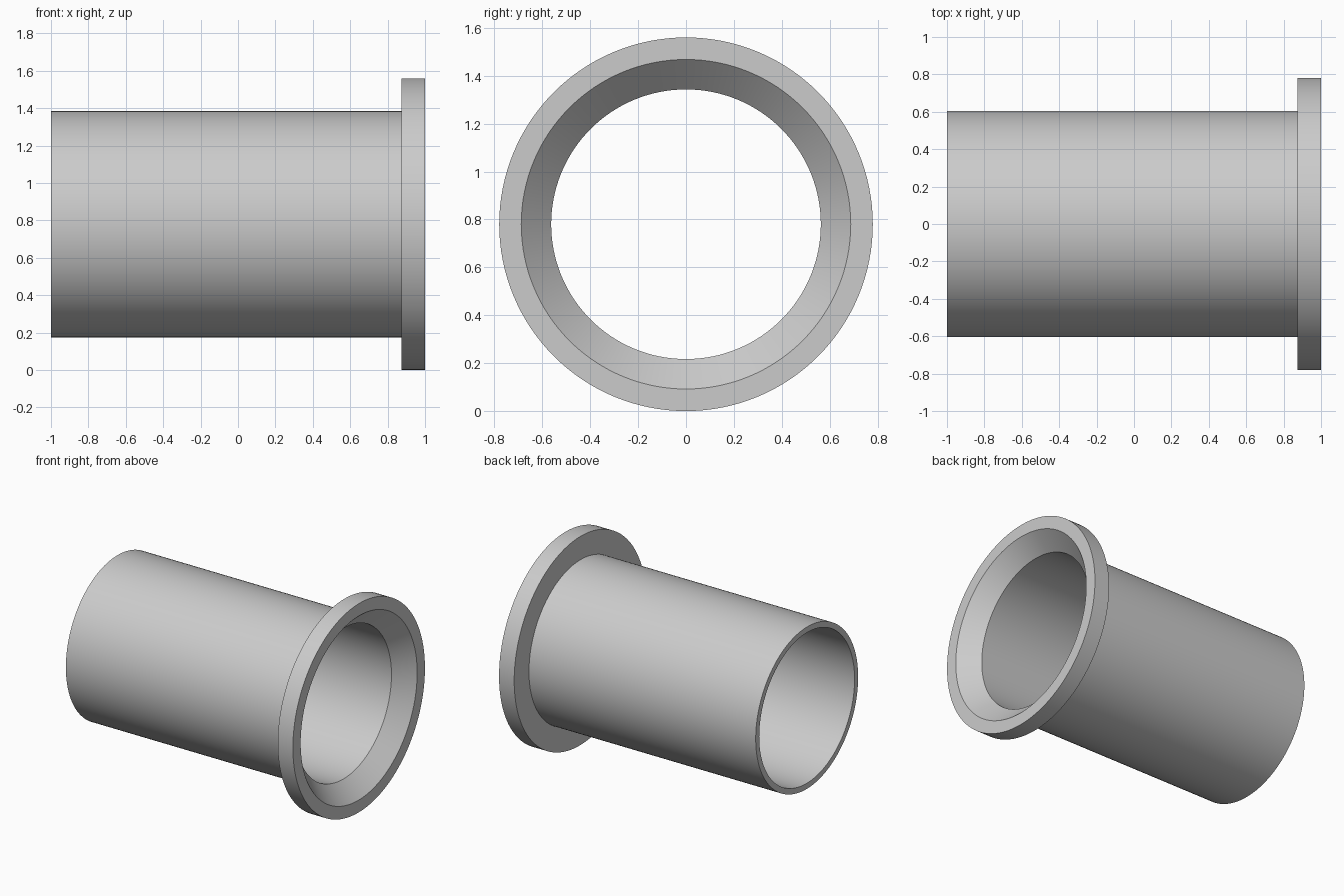
import bpy
import bmesh
import math
from mathutils import Vector

if "Cube" in bpy.data.objects:
    bpy.data.objects.remove(bpy.data.objects["Cube"], do_unlink=True)

SEGMENTS = 128
FLANGE_R, TUBE_R, BORE_R, MOUTH_R = 0.78, 0.605, 0.563, 0.688
FLANGE_BACK = 0.875

# Plain grey material
grey = bpy.data.materials.new("light_grey")
grey.use_nodes = True
colour = (0.6, 0.6, 0.6, 1)
grey.diffuse_color = colour
grey.node_tree.nodes["Principled BSDF"].inputs["Base Color"].default_value = colour

# Closed cross-section (x, radius): tube wall, flange and chamfered mouth
profile = [
    (-1, BORE_R), (-1, TUBE_R),
    (FLANGE_BACK, TUBE_R), (FLANGE_BACK, FLANGE_R),
    (1, FLANGE_R), (1, MOUTH_R),
    (FLANGE_BACK, BORE_R),
]

# Revolve the section around the lengthwise axis
bm = bmesh.new()
verts = [bm.verts.new((x, 0, r)) for x, r in profile]
edges = [bm.edges.new((a, b)) for a, b in zip(verts, verts[1:] + verts[:1])]
bmesh.ops.spin(bm, geom=verts + edges, cent=Vector(), axis=Vector((1, 0, 0)),
               angle=math.tau, steps=SEGMENTS, use_merge=True)
bmesh.ops.remove_doubles(bm, verts=bm.verts, dist=0.0001)
bmesh.ops.recalc_face_normals(bm, faces=bm.faces)

mesh = bpy.data.meshes.new("flanged_sleeve")
bm.to_mesh(mesh)
bm.free()
mesh.materials.append(grey)
sleeve = bpy.data.objects.new("flanged_sleeve", mesh)
sleeve.location.z = FLANGE_R
bpy.context.collection.objects.link(sleeve)

# Smooth round walls, crisp rims
bpy.ops.object.select_all(action="DESELECT")
sleeve.select_set(True)
bpy.context.view_layer.objects.active = sleeve
bpy.ops.object.shade_smooth_by_angle(angle=math.radians(30))
